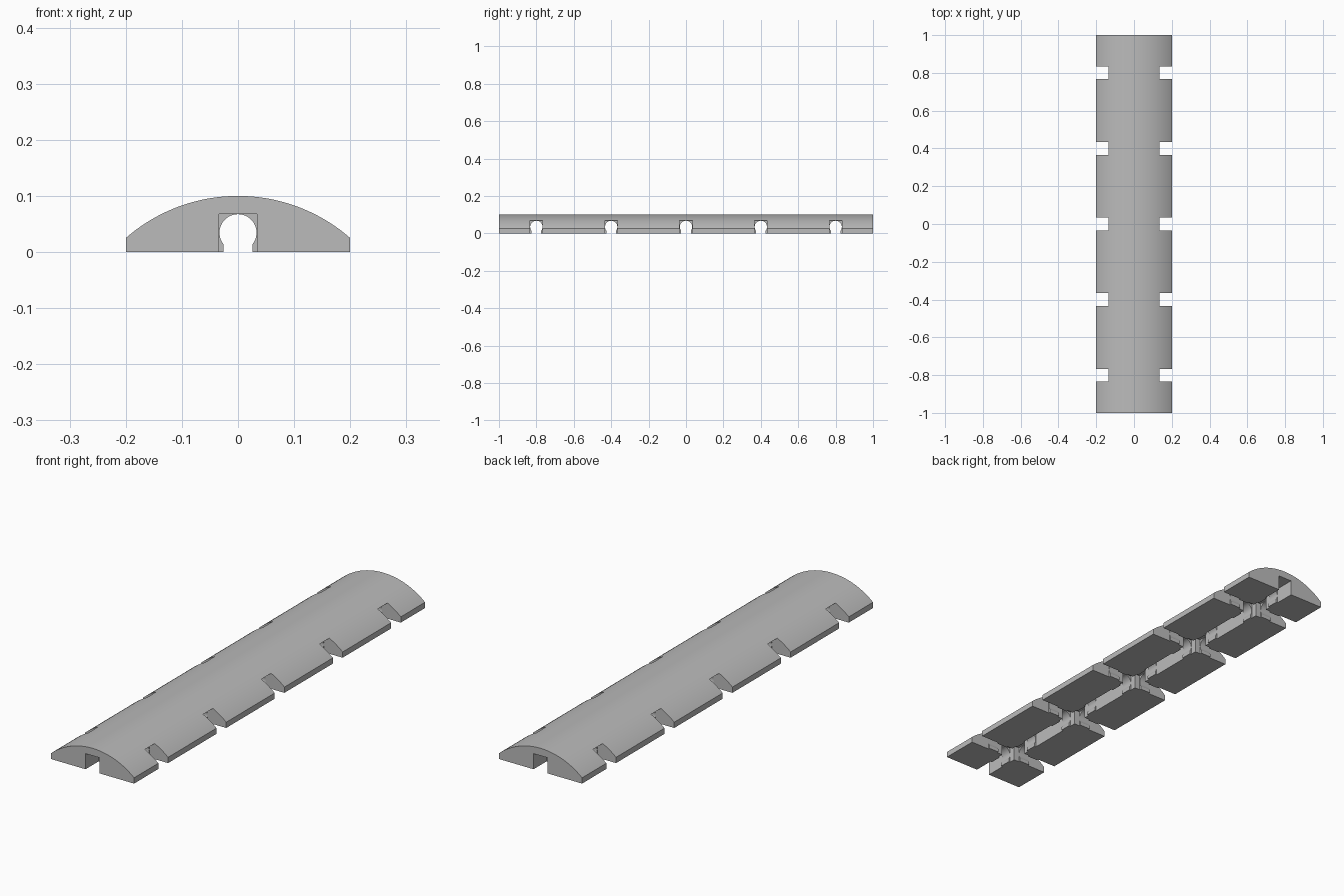
import bpy, bmesh, math
from mathutils import Vector

if "Cube" in bpy.data.objects:
    bpy.data.objects.remove(bpy.data.objects["Cube"], do_unlink=True)

HALF_W, HALF_L, EDGE_H, TOP = 0.2, 1.0, 0.025, 0.1
SLOT, ROOF = 0.0335, 0.068           # wide channel half width and roof height
CLIP_IN, CLIP_OUT = 0.06, 0.11       # clip start and end, from a crossing
CROSSINGS = [-0.8, -0.4, 0.0, 0.4, 0.8]

grey = bpy.data.materials.new("rubber_grey")
grey.use_nodes = True
grey.diffuse_color = (0.5, 0.5, 0.5, 1)
grey.node_tree.nodes["Principled BSDF"].inputs["Base Color"].default_value = (0.5, 0.5, 0.5, 1)


def prism(bm, outline, place, lo, hi):
    """Extrude a 2D outline from lo to hi; place maps (u, v, w) to a point."""
    face = bm.faces.new([bm.verts.new(place(u, v, lo)) for u, v in outline])
    out = bmesh.ops.extrude_face_region(bm, geom=[face])
    shift = Vector(place(0, 0, hi)) - Vector(place(0, 0, lo))
    verts = [g for g in out["geom"] if isinstance(g, bmesh.types.BMVert)]
    bmesh.ops.translate(bm, verts=verts, vec=shift)


def along_y(u, v, w): return (u, w, v)
def along_x(u, v, w): return (w, u, v)
def upright(u, v, w): return (u, v, w)


def make_object(name, bm):
    bmesh.ops.recalc_face_normals(bm, faces=bm.faces)
    mesh = bpy.data.meshes.new(name)
    bm.to_mesh(mesh)
    bm.free()
    mesh.materials.append(grey)
    obj = bpy.data.objects.new(name, mesh)
    bpy.context.collection.objects.link(obj)
    return obj


def rect(x0, x1, y0, y1):
    return [(x0, y0), (x1, y0), (x1, y1), (x0, y1)]


# Domed ramp body
rise = TOP - EDGE_H
radius = (HALF_W ** 2 + rise ** 2) / (2 * rise)
sweep = math.asin(HALF_W / radius)
dome = [(-HALF_W, 0), (HALF_W, 0)]
for i in range(49):
    a = sweep * (1 - i / 24)
    dome.append((radius * math.sin(a), TOP - radius + radius * math.cos(a)))
bm = bmesh.new()
prism(bm, dome, along_y, -HALF_L, HALF_L)
body = make_object("cable_ramp_body", bm)

# Wide square channels: crosses at the crossings, straight runs between clips
bm = bmesh.new()
a, b = SLOT, CLIP_IN
cross = [(-a, -b), (a, -b), (a, -a), (b, -a), (b, a), (a, a),
         (a, b), (-a, b), (-a, a), (-b, a), (-b, -a), (-a, -a)]
for c in CROSSINGS:
    prism(bm, [(x, y + c) for x, y in cross], upright, -0.05, ROOF)
    for side in (-1, 1):
        x0, x1 = sorted((side * CLIP_OUT, side * 0.3))
        prism(bm, rect(x0, x1, c - a, c + a), upright, -0.05, ROOF)
starts = [-1.1] + [c + CLIP_OUT for c in CROSSINGS]
ends = [c - CLIP_OUT for c in CROSSINGS] + [1.1]
for y0, y1 in zip(starts, ends):
    prism(bm, rect(-a, a, y0, y1), upright, -0.05, ROOF)
wide_cutter = make_object("wide_channel_cutter", bm)

# Keyhole bores that leave gripping clips
BORE, MOUTH, MID = 0.033, 0.026, 0.0345
start = -math.acos(MOUTH / BORE)
span = math.pi - 2 * start
keyhole = [(-MOUTH, -0.05), (MOUTH, -0.05)]
for i in range(33):
    t = start + span * i / 32
    keyhole.append((BORE * math.cos(t), MID + BORE * math.sin(t)))
bm = bmesh.new()
prism(bm, keyhole, along_y, -1.2, 1.2)
long_cutter = make_object("long_bore_cutter", bm)
bm = bmesh.new()
for c in CROSSINGS:
    prism(bm, [(u + c, v) for u, v in keyhole], along_x, -0.4, 0.4)
cross_cutter = make_object("cross_bore_cutter", bm)

# Cut the channels and keep the finished mesh
cutters = [wide_cutter, long_cutter, cross_cutter]
for cutter in cutters:
    cutter.hide_render = True
    mod = body.modifiers.new(cutter.name, 'BOOLEAN')
    mod.operation, mod.solver, mod.object = 'DIFFERENCE', 'EXACT', cutter
graph = bpy.context.evaluated_depsgraph_get()
body.data = bpy.data.meshes.new_from_object(body.evaluated_get(graph))
body.modifiers.clear()
for cutter in cutters:
    bpy.data.objects.remove(cutter, do_unlink=True)

# Smooth dome with sharp edges
bpy.ops.object.select_all(action='DESELECT')
body.select_set(True)
bpy.context.view_layer.objects.active = body
bpy.ops.object.shade_smooth_by_angle(angle=math.radians(30))
